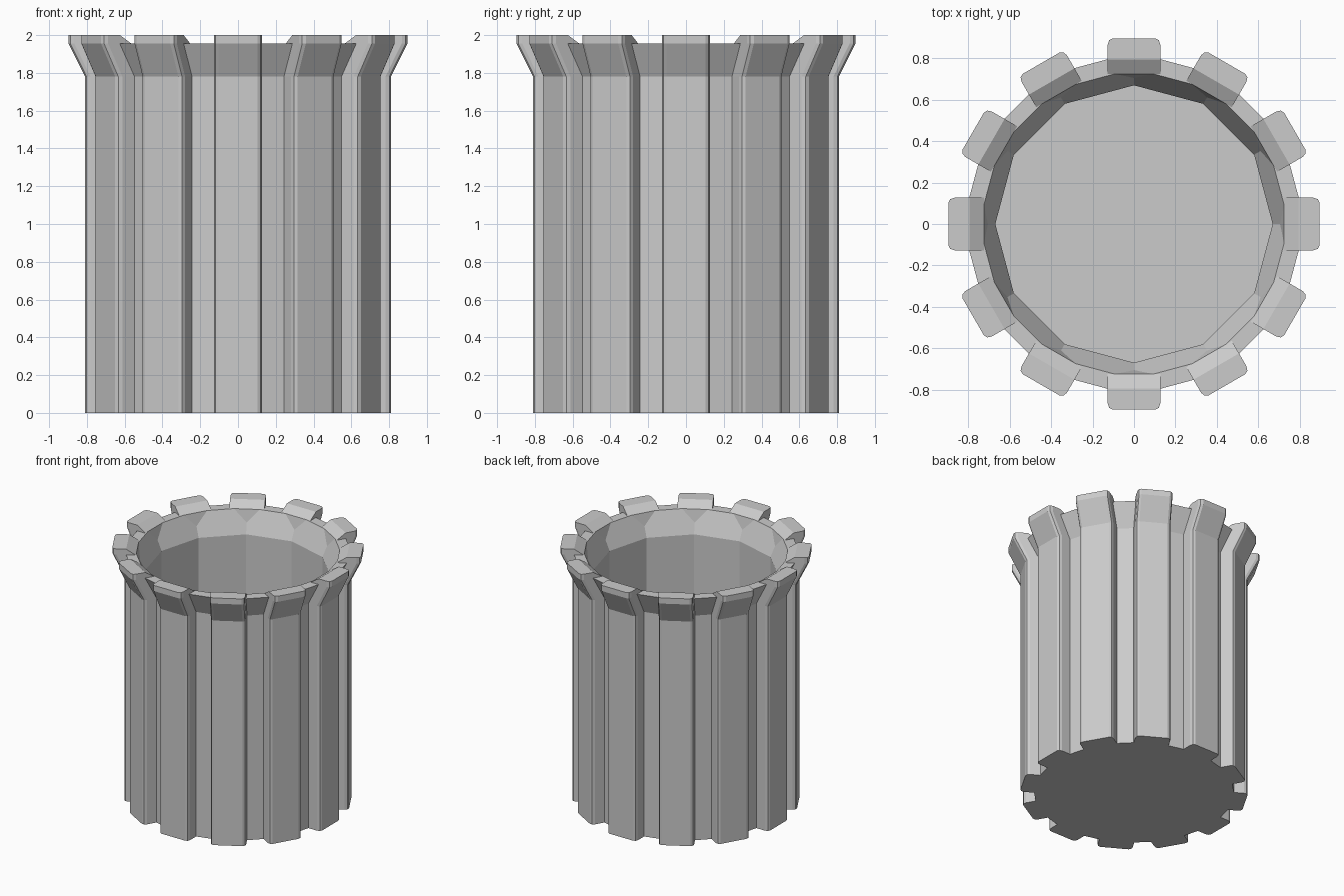
import bpy, bmesh, math
from mathutils import Matrix, Vector

if "Cube" in bpy.data.objects:
    bpy.data.objects.remove(bpy.data.objects["Cube"])

N = 12


def make_object(name, bm):
    bmesh.ops.recalc_face_normals(bm, faces=bm.faces[:])
    mesh = bpy.data.meshes.new(name)
    bm.to_mesh(mesh)
    bm.free()
    obj = bpy.data.objects.new(name, mesh)
    bpy.context.collection.objects.link(obj)
    return obj


# Twelve-sided cup: (radius, height) profile, outside up, over the rim, down inside
profile = [(0.74, 0), (0.74, 1.78), (0.83, 1.955), (0.75, 1.955), (0.67, 1.78), (0.67, 0.07)]
bm = bmesh.new()
rings = [[bm.verts.new((r * math.cos(2 * math.pi * i / N), r * math.sin(2 * math.pi * i / N), z))
          for i in range(N)] for r, z in profile]
for a, b in zip(rings, rings[1:]):
    for i in range(N):
        j = (i + 1) % N
        bm.faces.new((a[i], a[j], b[j], b[i]))
bm.faces.new(rings[0])
bm.faces.new(rings[-1])
make_object("cup_body", bm)

# Ribs: cross-section with softened outer corners, lofted up the flared wall
levels = [(0.69, 0.81, 0, 0), (0.69, 0.81, 1.78, 1.78),
          (0.725, 0.897, 1.955, 1.955), (0.795, 0.897, 2.0, 2.0)]
W = 0.127


def section(bm, inner, outer, z):
    pts = [(inner, -W), (outer - 0.03, -W), (outer - 0.009, -W + 0.007), (outer, -W + 0.024)]
    pts += [(x, -y) for x, y in reversed(pts)]
    return [bm.verts.new((x, y, z)) for x, y in pts]


for k in range(N):
    bm = bmesh.new()
    loops = [section(bm, a, b, z) for a, b, z, _ in levels]
    n = len(loops[0])
    for a, b in zip(loops, loops[1:]):
        for i in range(n):
            j = (i + 1) % n
            bm.faces.new((a[i], a[j], b[j], b[i]))
    bm.faces.new(loops[0])
    bm.faces.new(loops[-1])
    bm.transform(Matrix.Rotation(2 * math.pi * k / N, 4, 'Z'))
    make_object(f"rib_{k + 1}", bm)
